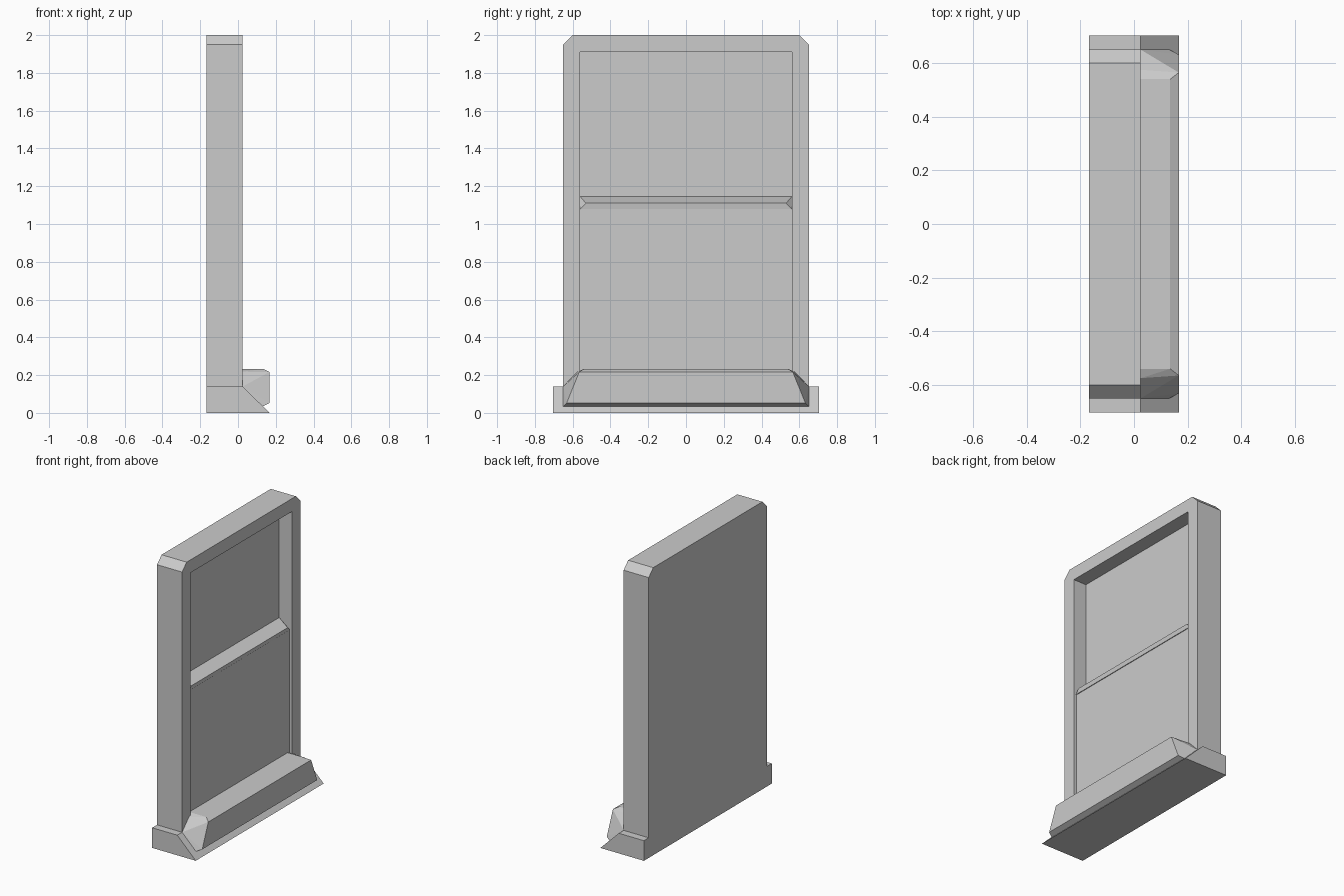
import bpy
import bmesh
from mathutils import Vector

cube = bpy.data.objects.get("Cube")
if cube:
    bpy.data.objects.remove(cube, do_unlink=True)

grey = bpy.data.materials.new("plain_grey")
grey.use_nodes = True
color = (0.6, 0.6, 0.6, 1.0)
grey.diffuse_color = color
grey.node_tree.nodes["Principled BSDF"].inputs["Base Color"].default_value = color

BACK, FACE = -0.168, 0.025      # depth of the casing
HALF, OPEN = 0.65, 0.56         # half widths of casing and opening
TOP, HEAD, BASE = 2.0, 1.91, 0.14
UPPER, LOWER = -0.075, 0.003    # pane faces
RAIL = 1.08


def finish(name, bm):
    bmesh.ops.recalc_face_normals(bm, faces=bm.faces)
    mesh = bpy.data.meshes.new(name)
    bm.to_mesh(mesh)
    bm.free()
    mesh.materials.append(grey)
    obj = bpy.data.objects.new(name, mesh)
    bpy.context.collection.objects.link(obj)
    return obj


def prism(name, points, offset):
    """Extrude a flat polygon along an offset."""
    bm = bmesh.new()
    face = bm.faces.new([bm.verts.new(p) for p in points])
    result = bmesh.ops.extrude_face_region(bm, geom=[face], use_keep_orig=True)
    moved = [v for v in result["geom"] if isinstance(v, bmesh.types.BMVert)]
    bmesh.ops.translate(bm, verts=moved, vec=Vector(offset))
    return finish(name, bm)


def mirrored_hull(name, points):
    """Solid hull of points repeated on both sides of the centre."""
    bm = bmesh.new()
    for x, y, z in points:
        for side in (-1, 1):
            bm.verts.new((x, y * side, z))
    result = bmesh.ops.convex_hull(bm, input=bm.verts[:])
    loose = [v for v in bm.verts if not v.link_faces]
    bmesh.ops.delete(bm, geom=loose, context="VERTS")
    bmesh.ops.dissolve_limit(bm, angle_limit=0.01, verts=bm.verts[:], edges=bm.edges[:])
    return finish(name, bm)


def pane(name, front, bottom, top):
    points = [(BACK, -OPEN, bottom), (BACK, OPEN, bottom),
              (BACK, OPEN, top), (BACK, -OPEN, top)]
    prism(name, points, (front - BACK, 0, 0))


# Casing: jambs and head with clipped top corners
half = [(OPEN, HEAD), (OPEN, BASE), (HALF, BASE), (HALF, 1.95), (0.6, TOP)]
outline = half + [(-y, z) for y, z in reversed(half)]
prism("window_casing", [(BACK, y, z) for y, z in outline], (FACE - BACK, 0, 0))

# Panes, the lower one standing forward
pane("upper_pane", UPPER, RAIL, HEAD)
pane("lower_pane", LOWER, BASE, RAIL)

# Meeting rail with hipped ends
mirrored_hull("meeting_rail", [
    (UPPER, OPEN, 1.145), (UPPER, OPEN, RAIL),
    (0.012, 0.53, 1.11), (0.008, OPEN, RAIL)])

# Plinth with a sloping front
plinth = [(BACK, 0), (0.167, 0), (FACE, BASE), (BACK, BASE)]
prism("plinth", [(x, -0.703, z) for x, z in plinth], (0, 1.406, 0))

# Projecting sill with tapered ends and bevelled lip
mirrored_hull("sill", [
    (0, HALF, 0.035), (0, HALF, BASE), (0, 0.575, 0.218), (0, 0.54, 0.233),
    (FACE, HALF, BASE), (FACE, 0.575, 0.218), (0.135, 0.54, 0.233),
    (0.167, 0.565, 0.217), (0.167, 0.632, 0.052), (0.132, HALF, 0.035)])
